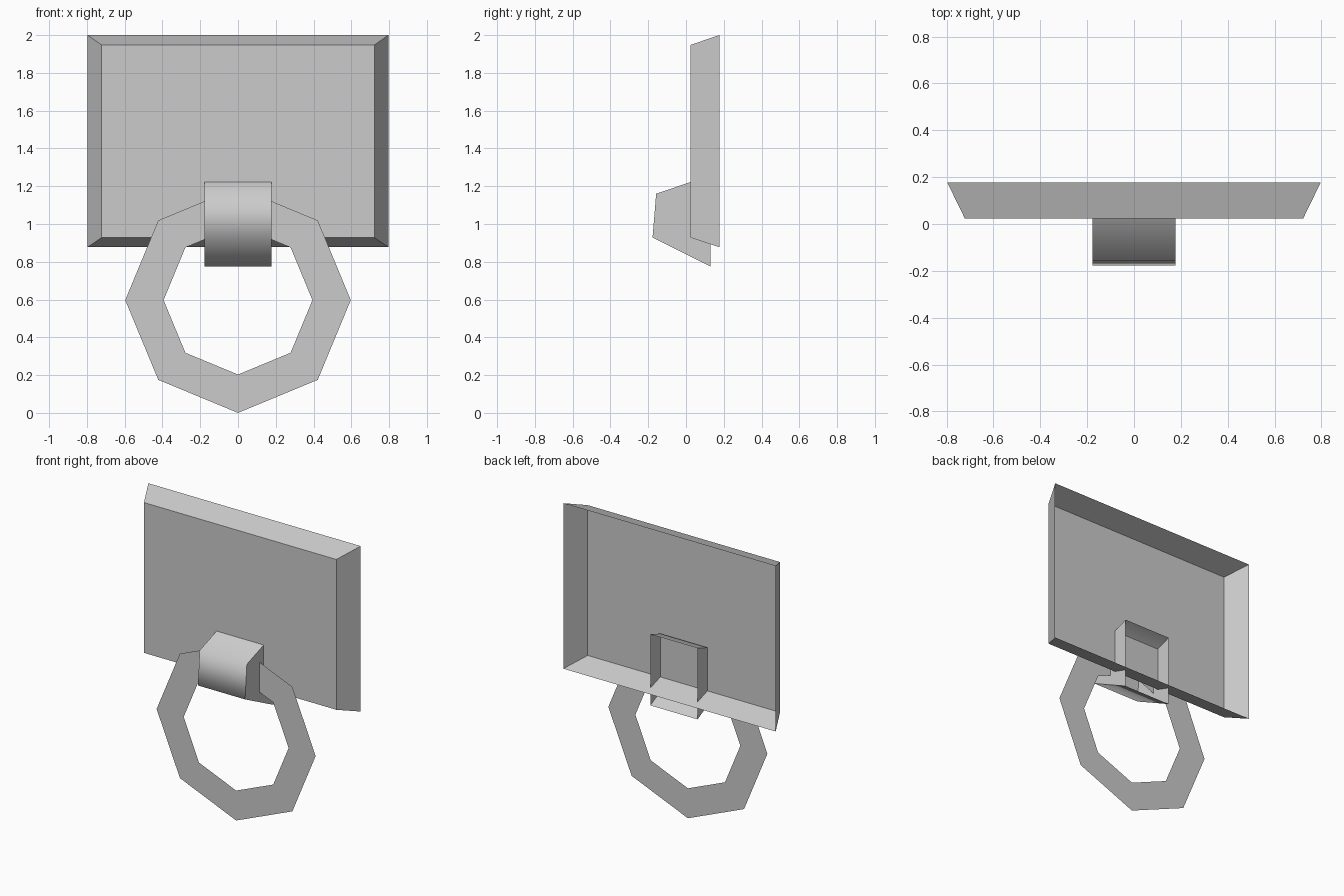
import bpy
import bmesh
from math import sin, cos, tau

cube = bpy.data.objects.get("Cube")
if cube:
    bpy.data.objects.remove(cube, do_unlink=True)

# One plain grey for every part
grey = bpy.data.materials.new("light_grey")
grey.use_nodes = True
colour = (0.6, 0.6, 0.6, 1.0)
grey.diffuse_color = colour
bsdf = next(n for n in grey.node_tree.nodes if n.type == 'BSDF_PRINCIPLED')
bsdf.inputs["Base Color"].default_value = colour


def finish(name, bm):
    mesh = bpy.data.meshes.new(name)
    bm.to_mesh(mesh)
    bm.free()
    mesh.materials.append(grey)
    obj = bpy.data.objects.new(name, mesh)
    bpy.context.collection.objects.link(obj)
    return obj


def bridge(bm, a, b, closed=True):
    """Join two matching rows of vertices with quads."""
    n = len(a)
    return [bm.faces.new((a[i], a[(i + 1) % n], b[(i + 1) % n], b[i]))
            for i in range(n if closed else n - 1)]


# Back plate: a shallow tray with flared rims, open at the back
def rectangle(bm, half_width, y, low, high):
    corners = ((-half_width, low), (half_width, low),
               (half_width, high), (-half_width, high))
    return [bm.verts.new((x, y, z)) for x, z in corners]


bm = bmesh.new()
front = rectangle(bm, 0.722, 0.023, 0.928, 1.948)
back = rectangle(bm, 0.797, 0.177, 0.877, 2.0)
bm.faces.new(front)
bridge(bm, back, front)
finish("back_plate", bm)

# Hanging ring: a flat eight-sided band
bm = bmesh.new()
outer, inner = [
    [bm.verts.new((r * sin(tau * i / 8), -0.02, 0.597 - r * cos(tau * i / 8)))
     for i in range(8)]
    for r in (0.597, 0.394)]
bridge(bm, outer, inner)
finish("hanging_ring", bm)

# Clasp: a smooth folded strap with flat cheeks, open at the back
profile = [(0.129, 1.258), (-0.158, 1.16), (-0.177, 0.929), (0.129, 0.775)]
bm = bmesh.new()
right, left = [[bm.verts.new((x, y, z)) for y, z in profile]
               for x in (-0.177, 0.177)]
strap = bridge(bm, right, left, closed=False)
for face in strap:
    face.smooth = True
bm.faces.new(right[::-1])
bm.faces.new(left)
for edge in bm.edges:
    # the cheek outlines stay crisp, the folds across the strap are smooth
    edge.smooth = edge.verts[0].co.x * edge.verts[1].co.x < 0
bm.normal_update()
# Turn the shell outward
if strap[1].normal.y > 0:
    bmesh.ops.reverse_faces(bm, faces=strap)
for face in bm.faces:
    if face not in strap and face.normal.x * face.calc_center_median().x < 0:
        face.normal_flip()
finish("ring_clasp", bm)
